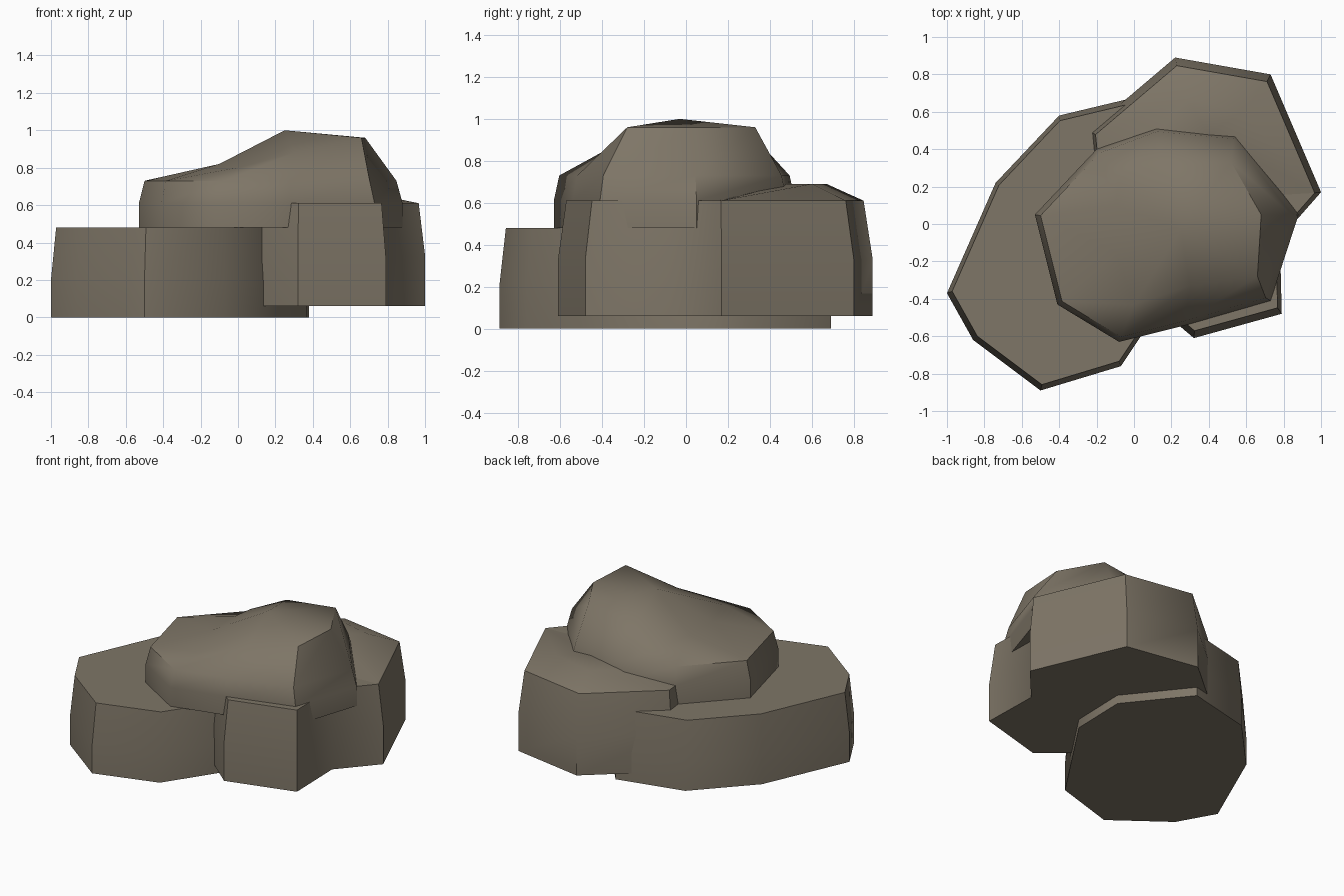
import bpy, bmesh, math
from mathutils import Vector

cube = bpy.data.objects.get("Cube")
if cube:
    bpy.data.objects.remove(cube, do_unlink=True)

stone = bpy.data.materials.new("warm_grey_stone")
stone.use_nodes = True
colour = (0.21, 0.18, 0.135, 1)
stone.diffuse_color = colour
stone.node_tree.nodes["Principled BSDF"].inputs["Base Color"].default_value = colour


def ring(outline, z, scale):
    """Outline at height z, shrunk toward its middle."""
    mid = sum((Vector(p) for p in outline), Vector((0, 0))) / len(outline)
    return [(*(mid + (Vector(p) - mid) * scale), z) for p in outline]


def make_rock(name, rings, apex=None, ridge=None):
    """Skin stacked rings, closing the top flat, to an apex or over a ridge."""
    bm = bmesh.new()
    loops = [[bm.verts.new(p) for p in r] for r in rings]
    count = len(loops[0])
    for low, high in zip(loops, loops[1:]):
        for i in range(count):
            j = (i + 1) % count
            bm.faces.new((low[i], low[j], high[j], high[i]))
    bm.faces.new(loops[0][::-1])
    top = loops[-1]
    if apex:
        tip = bm.verts.new(apex)
        for i in range(count):
            bm.faces.new((top[i], top[(i + 1) % count], tip))
    else:
        bm.faces.new(top)
    if ridge:
        # low mound resting on the flat top
        rim, crest = ridge
        pts = [bm.verts.new(top[i].co) for i in rim]
        pts += [bm.verts.new(p) for p in crest]
        bmesh.ops.convex_hull(bm, input=pts)
    bmesh.ops.recalc_face_normals(bm, faces=bm.faces[:])
    mesh = bpy.data.meshes.new(name)
    bm.to_mesh(mesh)
    bm.free()
    mesh.materials.append(stone)
    obj = bpy.data.objects.new(name, mesh)
    bpy.context.collection.objects.link(obj)
    bpy.ops.object.select_all(action='DESELECT')
    obj.select_set(True)
    bpy.context.view_layer.objects.active = obj
    bpy.ops.object.shade_smooth_by_angle(angle=math.radians(50))
    return obj


# Low flat slab
slab = [(-1, -.37), (-.86, -.62), (-.5, -.89), (-.07, -.76), (.37, -.1),
        (.38, .29), (.06, .69), (-.4, .58), (-.74, .22)]
make_rock("low_slab_rock", [ring(slab, 0, 1), ring(slab, .2, 1), ring(slab, .48, .96)])

# Taller slab with a raised back
block = [(.32, -.61), (.79, -.48), (.78, -.08), (1, .17), (.73, .8),
         (.22, .89), (-.24, .5), (-.2, .1), (.05, -.38)]
make_rock("tall_slab_rock",
          [ring(block, .06, 1), ring(block, .33, 1), ring(block, .61, .945)],
          ridge=((3, 4, 5, 6, 7), [(.28, .67, .69), (.58, .6, .69), (.4, .48, .69)]))

# Boulder resting on both slabs
boulder = [(-.53, .05), (-.41, -.43), (-.08, -.63), (.28, -.54), (.73, -.41),
           (.88, .05), (.55, .48), (.12, .52), (-.2, .4)]
shoulder = [(-.1, .1, .82), (-.1, -.15, .82), (0, -.43, .8), (.3, -.33, .88),
            (.66, -.28, .96), (.68, .05, .96), (.52, .33, .96), (.15, .32, .92),
            (-.08, .25, .82)]
make_rock("top_boulder",
          [ring(boulder, .48, 1), ring(boulder, .61, 1), ring(boulder, .73, .955), shoulder],
          apex=(.25, -.03, 1))
